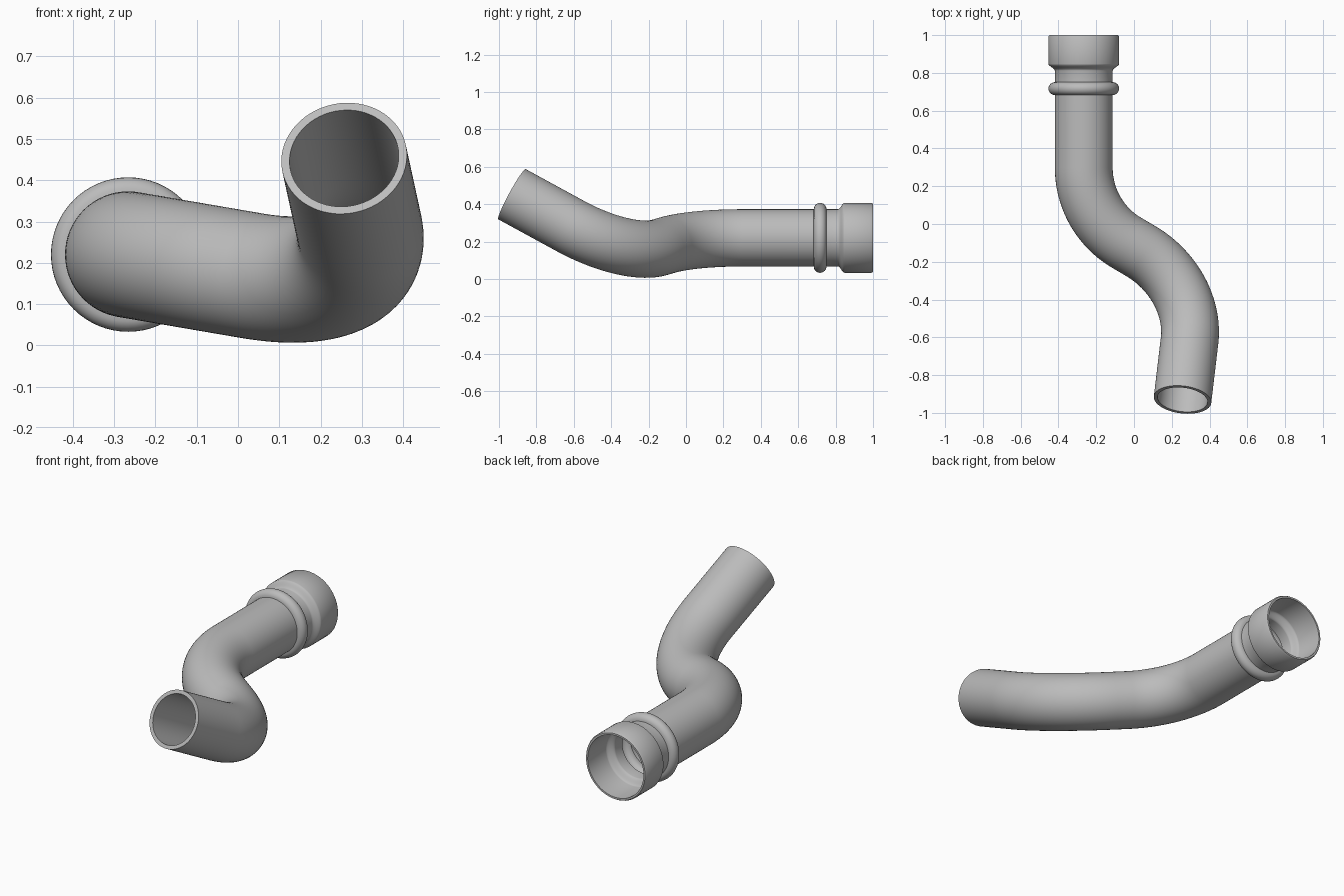
import bpy, bmesh, math
from mathutils import Vector

if "Cube" in bpy.data.objects:
    bpy.data.objects.remove(bpy.data.objects["Cube"])

SEG = 64
OUTER, WALL, BEND = 0.153, 0.02, 0.46

grey = bpy.data.materials.new("pipe grey")
grey.use_nodes = True
grey.diffuse_color = (0.5, 0.5, 0.5, 1)
grey.node_tree.nodes["Principled BSDF"].inputs["Base Color"].default_value = (0.5, 0.5, 0.5, 1)


def sweep(name, stations):
    """Skin circles given as (centre, tangent, radius), carrying the frame along."""
    bm = bmesh.new()
    side, last, previous = Vector((1, 0, 0)), stations[0][1], None
    for centre, tangent, radius in stations:
        side = last.rotation_difference(tangent) @ side
        side = (side - tangent * side.dot(tangent)).normalized()
        up, last = tangent.cross(side), tangent
        ring = []
        for i in range(SEG):
            a = math.tau * i / SEG
            ring.append(bm.verts.new(centre + radius * (side * math.cos(a) + up * math.sin(a))))
        if previous:
            for i in range(SEG):
                j = (i + 1) % SEG
                bm.faces.new((previous[i], previous[j], ring[j], ring[i]))
        previous = ring
    bmesh.ops.recalc_face_normals(bm, faces=bm.faces)
    # Make sure the outside wall faces away from the centre line
    bm.faces.ensure_lookup_table()
    first = bm.faces[0]
    if first.normal.dot(first.calc_center_median() - stations[0][0]) < 0:
        bmesh.ops.reverse_faces(bm, faces=bm.faces)
    mesh = bpy.data.meshes.new(name)
    bm.to_mesh(mesh)
    bm.free()
    mesh.materials.append(grey)
    obj = bpy.data.objects.new(name, mesh)
    bpy.context.collection.objects.link(obj)
    bpy.ops.object.select_all(action="DESELECT")
    obj.select_set(True)
    bpy.context.view_layer.objects.active = obj
    bpy.ops.object.shade_smooth_by_angle(angle=math.radians(40))
    return obj


def fillet(a, corner, b, steps=24):
    """Arc of radius BEND that rounds a corner, as (point, tangent) pairs."""
    d1, d2 = (corner - a).normalized(), (b - corner).normalized()
    angle = d1.angle(d2)
    start = corner - d1 * BEND * math.tan(angle / 2)
    inward = (d2 - d1 * d1.dot(d2)).normalized()
    arc = []
    for i in range(steps + 1):
        t = angle * i / steps
        point = start + BEND * (d1 * math.sin(t) + inward * (1 - math.cos(t)))
        arc.append((point, d1 * math.cos(t) + inward * math.sin(t)))
    return arc


# Centre line: straight run, two bends, straight tail
JOINT = 0.67
corners = [Vector(p) for p in ((-0.266, JOINT, 0.22), (-0.266, 0.034, 0.22),
                               (0.33, -0.316, 0.118), (0.257, -0.93, 0.453))]
path = [(corners[0], Vector((0, -1, 0)))]
path += fillet(*corners[:3]) + fillet(*corners[1:])
path.append((corners[3], (corners[3] - corners[2]).normalized()))

# Pipe: outer wall, cut rim, inner wall
outside = [(p, t, OUTER) for p, t in path]
inside = [(p, t, OUTER - WALL) for p, t in reversed(path)]
sweep("bent_pipe", outside + inside)

# Socket end: rounded sealing bead, neck and wide mouth
bead = [(0.717 - 0.034 * math.cos(math.pi * i / 12),
         OUTER + 0.034 * math.sin(math.pi * i / 12)) for i in range(13)]
flare = [(0.812 + 0.036 * i / 8,
          OUTER + 0.034 * (1 - math.cos(math.pi * i / 8)) / 2) for i in range(9)]
profile = [(JOINT, OUTER)] + bead + flare
outer_wall = profile + [(0.992, 0.187), (1.0, 0.182)]
inner_wall = [(1.0, 0.172)] + [(y, r - WALL) for y, r in reversed(profile)]
sweep("socket_collar", [(Vector((-0.266, y, 0.22)), Vector((0, 1, 0)), r)
                        for y, r in outer_wall + inner_wall])
